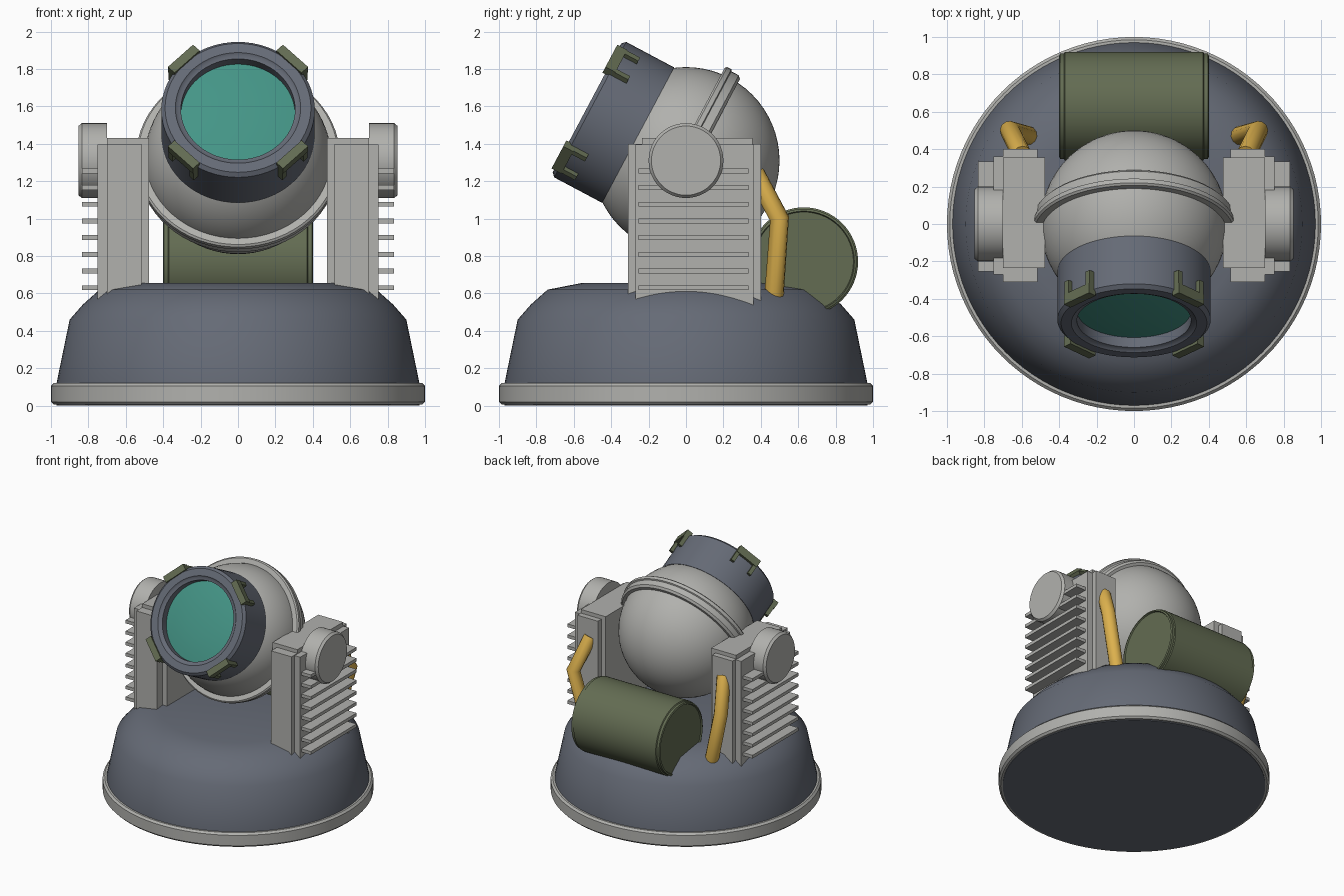
import bpy, bmesh
from math import radians, pi
from mathutils import Matrix, Vector

cube = bpy.data.objects.get("Cube")
if cube:
    bpy.data.objects.remove(cube, do_unlink=True)


def material(name, r, g, b):
    m = bpy.data.materials.new(name)
    m.use_nodes = True
    m.diffuse_color = (r, g, b, 1)
    bsdf = next(n for n in m.node_tree.nodes if n.type == 'BSDF_PRINCIPLED')
    bsdf.inputs["Base Color"].default_value = (r, g, b, 1)
    bsdf.inputs["Roughness"].default_value = 0.6
    return m


SLATE = material("slate", 0.13, 0.145, 0.18)
GREY = material("light grey", 0.44, 0.44, 0.42)
OLIVE = material("olive", 0.125, 0.15, 0.085)
TEAL = material("teal glass", 0.058, 0.30, 0.24)
YELLOW = material("hose yellow", 0.72, 0.44, 0.075)


def finish(name, bm, mat, matrix=Matrix(), sharp=35):
    bmesh.ops.recalc_face_normals(bm, faces=bm.faces)
    bm.transform(matrix)
    me = bpy.data.meshes.new(name)
    bm.to_mesh(me)
    bm.free()
    me.materials.append(mat)
    me.shade_smooth()
    me.set_sharp_from_angle(angle=radians(sharp))
    ob = bpy.data.objects.new(name, me)
    bpy.context.collection.objects.link(ob)
    return ob


def lathe(name, profile, mat, matrix=Matrix(), steps=64, sharp=35):
    """Revolve (radius, height) points around z."""
    bm = bmesh.new()
    vs = [bm.verts.new((r, 0, h)) for r, h in profile]
    es = [bm.edges.new(pair) for pair in zip(vs, vs[1:])]
    bmesh.ops.spin(bm, geom=vs + es, cent=(0, 0, 0), axis=(0, 0, 1),
                   angle=2 * pi, steps=steps, use_merge=True)
    bmesh.ops.remove_doubles(bm, verts=bm.verts, dist=0.0001)
    return finish(name, bm, mat, matrix, sharp)


def add_box(bm, x, y, z):
    """Add a box from (min, max) ranges."""
    size = Matrix.Diagonal((x[1] - x[0], y[1] - y[0], z[1] - z[0], 1))
    mid = Matrix.Translation((sum(x) / 2, sum(y) / 2, sum(z) / 2))
    bmesh.ops.create_cube(bm, size=1, matrix=mid @ size)


# Base
lathe("base_ring", [(0.96, 0.005), (0.985, 0.005), (1, 0.02), (1, 0.105),
                    (0.985, 0.12), (0.95, 0.12)], GREY, steps=96)
lathe("base_dome", [(0, 0), (0.97, 0), (0.97, 0.12), (0.9, 0.46), (0.83, 0.54),
                    (0.74, 0.62), (0.56, 0.655), (0, 0.655)], SLATE, steps=96, sharp=50)

# Tilted head, aimed along its local z
PIVOT = Matrix.Translation((0, 0, 1.31))
HEAD = PIVOT @ Matrix.Rotation(radians(62), 4, 'X')
bm = bmesh.new()
bmesh.ops.create_uvsphere(bm, u_segments=64, v_segments=32, radius=0.5)
finish("head_ball", bm, GREY, HEAD)
lathe("head_band", [(0.49, -0.05), (0.52, -0.05), (0.535, -0.035), (0.535, 0.01),
                    (0.545, 0.015), (0.545, 0.04), (0.535, 0.05), (0.49, 0.05)],
      GREY, HEAD)
lathe("lens_barrel", [(0.39, 0.29), (0.41, 0.29), (0.41, 0.58), (0.39, 0.6),
                      (0.335, 0.6), (0.325, 0.59), (0.305, 0.585), (0.305, 0.505),
                      (0, 0.505)], SLATE, HEAD)
lathe("lens", [(0.305, 0.525), (0.22, 0.54), (0.11, 0.549), (0, 0.552)], TEAL, HEAD)

# Clips around the lens rim: a bar with two prongs
for i in range(4):
    bm = bmesh.new()
    add_box(bm, (0.385, 0.435), (-0.095, 0.095), (0.555, 0.615))
    for s in (-1, 1):
        add_box(bm, (0.395, 0.43), (s * 0.08 - 0.015, s * 0.08 + 0.015), (0.475, 0.58))
    finish("lens_clip", bm, OLIVE, HEAD @ Matrix.Rotation(pi / 4 + i * pi / 2, 4, 'Z'))

# Rear tank
lathe("rear_tank", [(0, -0.39), (0.265, -0.39), (0.27, -0.4), (0.282, -0.395),
                    (0.282, -0.375), (0.29, -0.37), (0.29, 0.37), (0.282, 0.375),
                    (0.282, 0.395), (0.27, 0.4), (0.265, 0.39), (0, 0.39)], OLIVE,
      Matrix.Translation((0, 0.63, 0.77)) @ Matrix.Rotation(pi / 2, 4, 'Y'))

# Side supports, built for each side
for side, s in (("left", 1), ("right", -1)):
    flip = Matrix.Diagonal((s, 1, 1, 1))

    bm = bmesh.new()
    add_box(bm, (0.476, 0.7), (-0.235, 0.355), (0.5, 1.43))
    add_box(bm, (0.515, 0.7), (-0.31, 0.4), (0.5, 1.4))
    add_box(bm, (0.69, 0.75), (-0.27, 0.36), (0.5, 1.395))
    finish(side + "_support", bm, GREY, flip)

    bm = bmesh.new()
    for i in range(8):
        z = 0.63 + i * 0.0893
        add_box(bm, (0.74, 0.835), (-0.255, 0.335), (z - 0.013, z + 0.013))
    finish(side + "_cooling_fins", bm, GREY, flip)

    lathe(side + "_pivot_cap", [(0, 0.7), (0.2, 0.7), (0.2, 0.835), (0.185, 0.853),
                                (0, 0.853)], GREY,
          flip @ PIVOT @ Matrix.Rotation(pi / 2, 4, 'Y'), steps=48)

    # Hose bending from the support down into the base
    path = [(0.6, 0.37, 1.24), (0.665, 0.5, 1.0), (0.56, 0.47, 0.58)]
    curve = bpy.data.curves.new(side + "_hose", 'CURVE')
    curve.dimensions = '3D'
    curve.bevel_depth = 0.052
    curve.bevel_resolution = 4
    curve.use_fill_caps = True
    line = curve.splines.new('POLY')
    line.points.add(len(path) - 1)
    for p, co in zip(line.points, path):
        p.co = (*(flip @ Vector(co)), 1)
    curve.materials.append(YELLOW)
    hose = bpy.data.objects.new(side + "_hose", curve)
    bpy.context.collection.objects.link(hose)
    bpy.ops.object.select_all(action='DESELECT')
    hose.select_set(True)
    bpy.context.view_layer.objects.active = hose
    bpy.ops.object.convert(target='MESH')
    hose.data.shade_smooth()
    hose.data.set_sharp_from_angle(angle=radians(40))
